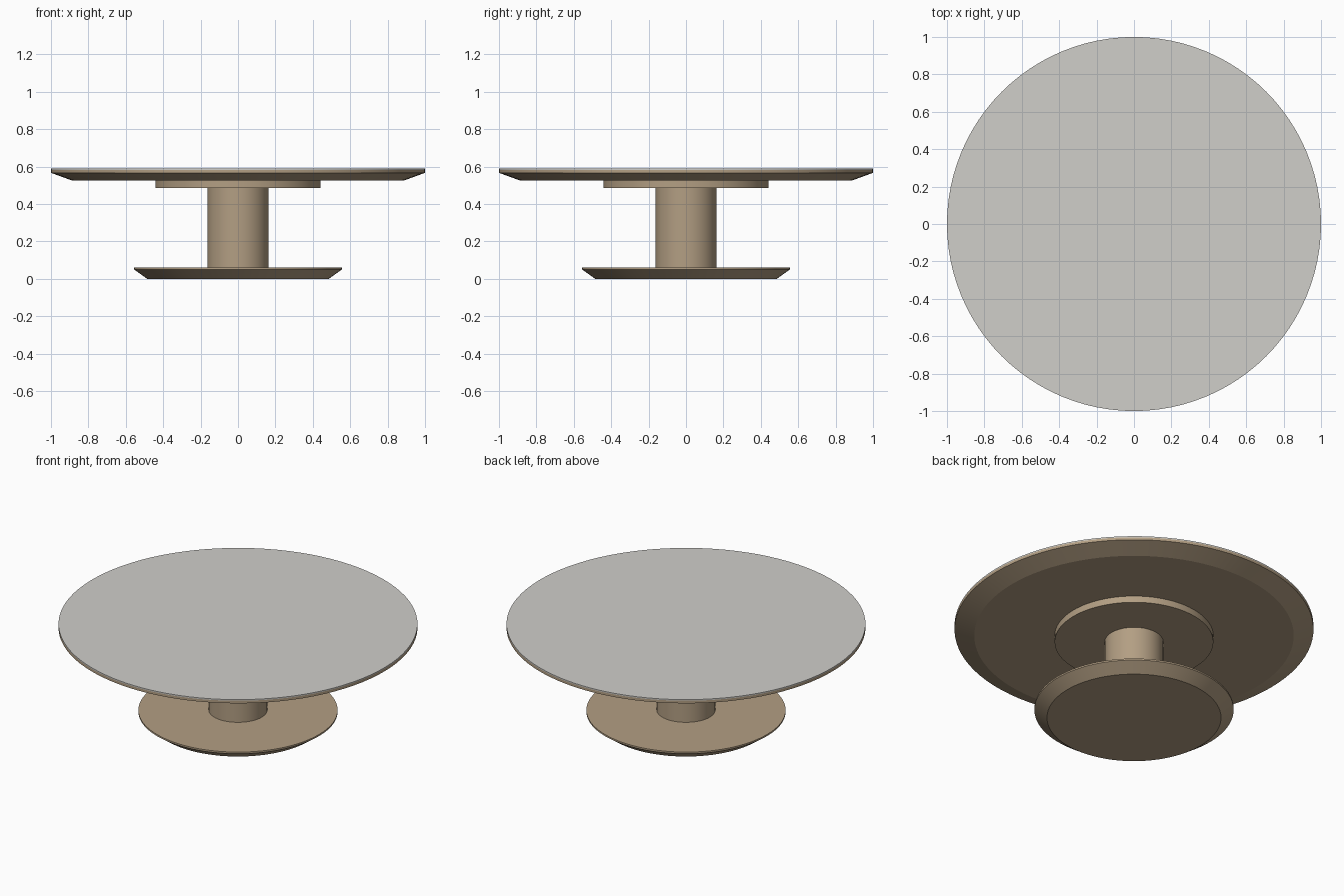
import bpy, bmesh, math

if "Cube" in bpy.data.objects:
    bpy.data.objects.remove(bpy.data.objects["Cube"])

SEGMENTS = 96


def material(name, color):
    m = bpy.data.materials.new(name)
    m.diffuse_color = (*color, 1.0)
    m.use_nodes = True
    m.node_tree.nodes["Principled BSDF"].inputs["Base Color"].default_value = m.diffuse_color
    return m


wood = material("warm_wood", (0.45, 0.345, 0.228))
stone = material("pale_grey_top", (0.63, 0.62, 0.59))


def turned(name, profile, mat):
    """Closed round solid from (radius, height) rings, bottom to top."""
    bm = bmesh.new()
    rings = []
    for r, z in profile:
        rings.append([bm.verts.new((r * math.cos(a), r * math.sin(a), z))
                      for a in (2 * math.pi * i / SEGMENTS for i in range(SEGMENTS))])
    for low, high in zip(rings, rings[1:]):
        for i in range(SEGMENTS):
            j = (i + 1) % SEGMENTS
            bm.faces.new((low[i], low[j], high[j], high[i]))
    bm.faces.new(rings[0][::-1])
    bm.faces.new(rings[-1])
    mesh = bpy.data.meshes.new(name)
    bm.to_mesh(mesh)
    bm.free()
    mesh.materials.append(mat)
    obj = bpy.data.objects.new(name, mesh)
    bpy.context.collection.objects.link(obj)
    bpy.context.view_layer.objects.active = obj
    bpy.ops.object.select_all(action='DESELECT')
    obj.select_set(True)
    bpy.ops.object.shade_smooth_by_angle(angle=math.radians(15))
    return obj


# Foot with undercut edge
turned("base", [(0.485, 0), (0.555, 0.05), (0.555, 0.06)], wood)
# Central pedestal
turned("column", [(0.163, 0.06), (0.163, 0.487)], wood)
# Support disc under the top
turned("support_disc", [(0.442, 0.487), (0.442, 0.527)], wood)
# Bevelled wooden top
turned("table_top", [(0.89, 0.527), (1.0, 0.567), (1.0, 0.583)], wood)
# Thin surface plate
turned("top_surface", [(1.0, 0.583), (1.0, 0.59)], stone)
